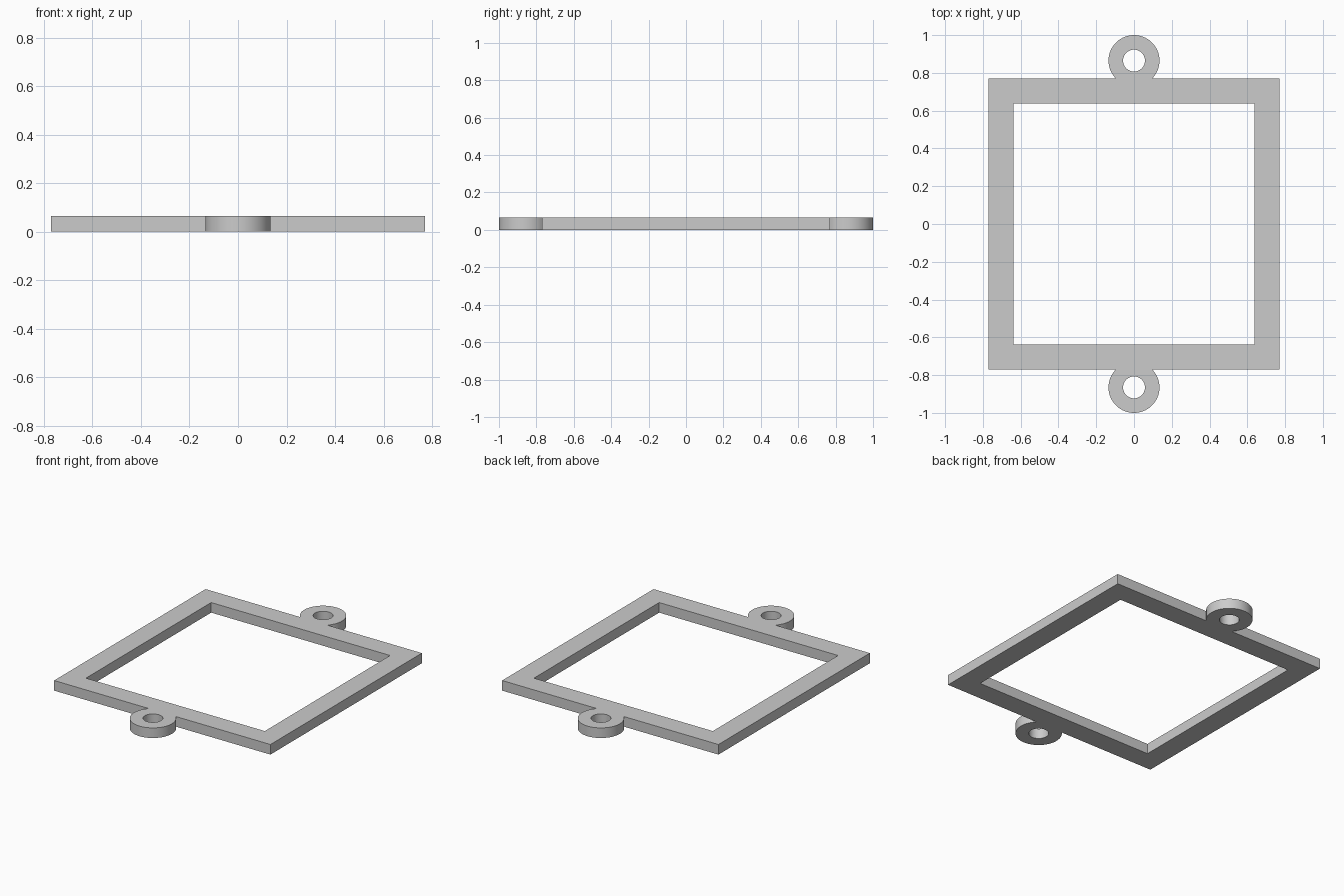
import bpy
import bmesh
from math import sin, cos, asin, pi

cube = bpy.data.objects.get("Cube")
if cube:
    bpy.data.objects.remove(cube, do_unlink=True)

OUTER, INNER = 0.77, 0.637
RING_Y, RING_R, HOLE_R = 0.865, 0.135, 0.058
THICK = 0.065
SEGMENTS = 64

grey = bpy.data.materials.new("light_grey")
grey.use_nodes = True
colour = (0.6, 0.6, 0.6, 1)
grey.diffuse_color = colour
grey.node_tree.nodes["Principled BSDF"].inputs["Base Color"].default_value = colour


def arc(cy, r, start, end, n):
    return [(r * cos(start + (end - start) * i / n),
             cy + r * sin(start + (end - start) * i / n)) for i in range(n + 1)]


def square(h):
    return [(h, -h), (h, h), (-h, h), (-h, -h)]


# Outline of half the plate: right edge, back edge and ring; turned for the other half
dip = asin((RING_Y - OUTER) / RING_R)
half = [(OUTER, OUTER)] + arc(RING_Y, RING_R, -dip, pi + dip, SEGMENTS) + [(-OUTER, OUTER)]
outline = half + [(-x, -y) for x, y in half]

# Inner window and the two ring holes
loops = [outline, square(INNER)]
loops += [arc(s * RING_Y, HOLE_R, 0, 2 * pi, SEGMENTS)[:-1] for s in (1, -1)]

bm = bmesh.new()
for loop in loops:
    verts = [bm.verts.new((x, y, 0)) for x, y in loop]
    for i, v in enumerate(verts):
        bm.edges.new((verts[i - 1], v))
bmesh.ops.triangle_fill(bm, use_beauty=True, use_dissolve=False, edges=bm.edges[:])

# Thicken the flat plate
top = bmesh.ops.extrude_face_region(bm, geom=bm.faces[:], use_keep_orig=True)["geom"]
bmesh.ops.translate(bm, vec=(0, 0, THICK),
                    verts=[g for g in top if isinstance(g, bmesh.types.BMVert)])
bmesh.ops.recalc_face_normals(bm, faces=bm.faces[:])

mesh = bpy.data.meshes.new("square_frame_with_rings")
bm.to_mesh(mesh)
bm.free()
mesh.materials.append(grey)
frame = bpy.data.objects.new("square_frame_with_rings", mesh)
bpy.context.collection.objects.link(frame)

# Smooth ring walls, sharp rims
bpy.ops.object.select_all(action="DESELECT")
frame.select_set(True)
bpy.context.view_layer.objects.active = frame
bpy.ops.object.shade_smooth_by_angle(angle=0.5)
